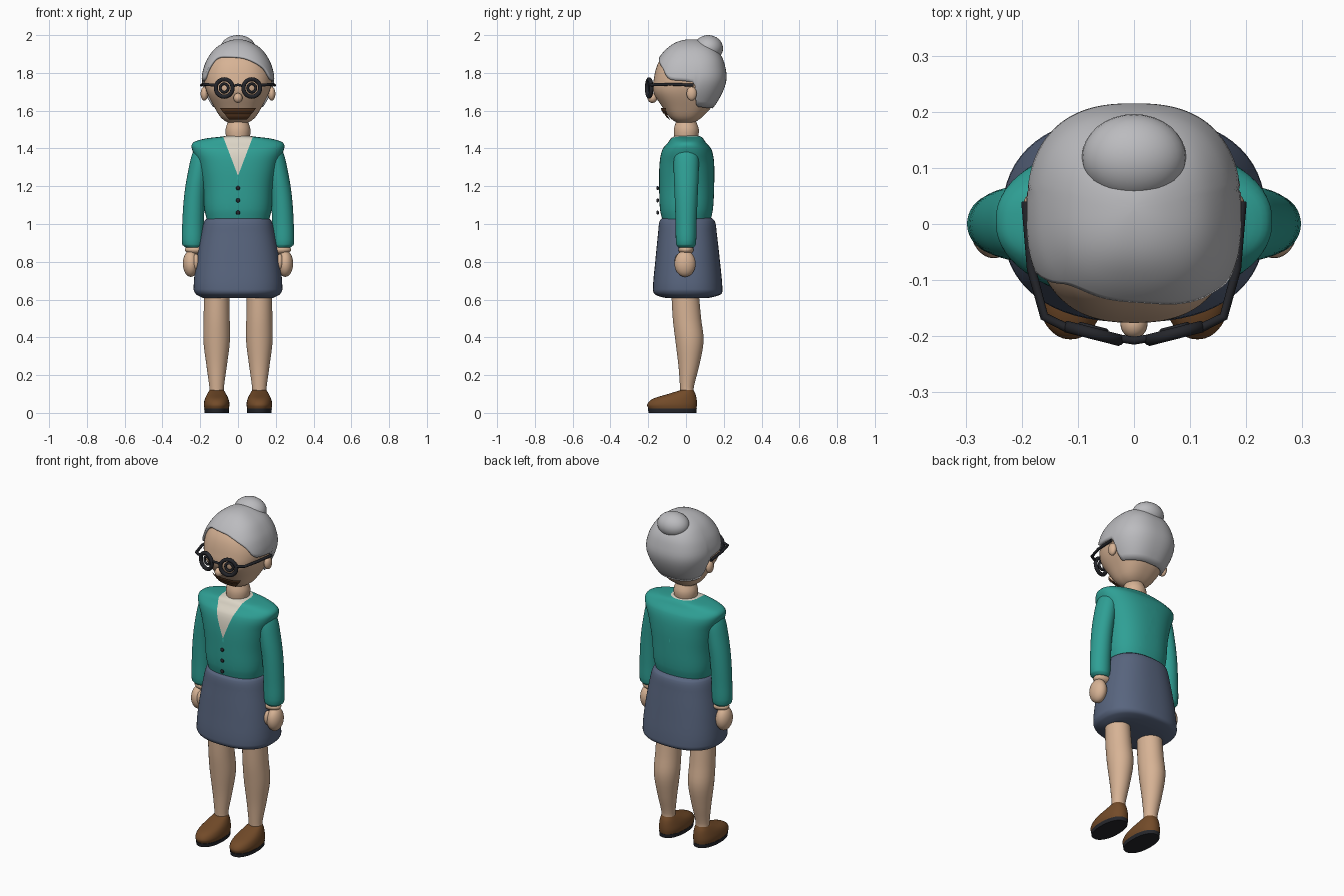
import bpy, bmesh, math
from mathutils import Vector

if "Cube" in bpy.data.objects:
    bpy.data.objects.remove(bpy.data.objects["Cube"])


def material(name, rgb):
    m = bpy.data.materials.new(name)
    m.use_nodes = True
    m.diffuse_color = (*rgb, 1)
    m.node_tree.nodes["Principled BSDF"].inputs["Base Color"].default_value = (*rgb, 1)
    return m


skin = material("skin", (.68, .45, .3))
teal = material("teal knit", (.028, .35, .3))
cream = material("cream blouse", (.72, .67, .57))
navy = material("slate blue skirt", (.098, .13, .21))
grey = material("grey hair", (.5, .5, .52))
brown = material("brown leather", (.17, .07, .022))
lip = material("dark lips", (.12, .05, .02))
black = material("black", (.018, .019, .024))


def interp(keys, t):
    """Smooth interpolation through rows whose first entry is the key."""
    t = min(max(t, keys[0][0]), keys[-1][0])
    i = next(k for k in range(len(keys) - 1) if t <= keys[k + 1][0])
    a, b = keys[i], keys[i + 1]
    p, q = keys[max(i - 1, 0)], keys[min(i + 2, len(keys) - 1)]
    h = b[0] - a[0]
    u = (t - a[0]) / h
    out = []
    for k in range(1, len(a)):
        ma = (b[k] - p[k]) / (b[0] - p[0]) * h
        mb = (q[k] - a[k]) / (q[0] - a[0]) * h
        out.append(a[k] + u * ma + u * u * (3 * (b[k] - a[k]) - 2 * ma - mb)
                   + u ** 3 * (2 * (a[k] - b[k]) + ma + mb))
    return out


def ring_point(angle, z, hx, y0, y1, cx, power):
    """Point of a rounded-square section; angle 0 is the front, + is the left."""
    sx, cy = math.sin(angle), -math.cos(angle)
    bend = lambda v: math.copysign(abs(v) ** (2 / power), v)
    return Vector((cx + hx * bend(sx), (y0 + y1) / 2 + (y1 - y0) / 2 * bend(cy), z))


def finish(ob, mat, angle=50):
    if mat:
        ob.data.materials.append(mat)
    bpy.ops.object.select_all(action='DESELECT')
    ob.select_set(True)
    bpy.context.view_layer.objects.active = ob
    bpy.ops.object.shade_smooth_by_angle(angle=math.radians(angle))
    return ob


def skin_rings(name, rings, mat, caps=True, closed=True):
    bm = bmesh.new()
    loops = [[bm.verts.new(p) for p in r] for r in rings]
    n = len(loops[0])
    for a, b in zip(loops, loops[1:]):
        for i in range(n if closed else n - 1):
            j = (i + 1) % n
            bm.faces.new((a[i], a[j], b[j], b[i]))
    if caps:
        bm.faces.new(loops[0][::-1])
        bm.faces.new(loops[-1])
    bmesh.ops.remove_doubles(bm, verts=bm.verts, dist=1e-5)
    bmesh.ops.recalc_face_normals(bm, faces=bm.faces)
    me = bpy.data.meshes.new(name)
    bm.to_mesh(me)
    bm.free()
    ob = bpy.data.objects.new(name, me)
    bpy.context.collection.objects.link(ob)
    return finish(ob, mat)


def loft(name, rows, mat, cx=0, power=2.0, n=40, steps=4):
    """Rows are (z, half width, front y, back y, x shift)."""
    rows = [r if len(r) == 5 else (*r, 0) for r in rows]
    zs = [a[0] + (b[0] - a[0]) * k / steps for a, b in zip(rows, rows[1:]) for k in range(steps)]
    rings = []
    for z in zs + [rows[-1][0]]:
        hx, y0, y1, dx = interp(rows, z)
        side = -1 if cx < 0 else 1
        rings.append([ring_point(math.tau * i / n, z, hx, y0, y1, cx + side * dx, power) for i in range(n)])
    return skin_rings(name, rings, mat)


def ball(name, loc, size, mat):
    bpy.ops.mesh.primitive_uv_sphere_add(segments=32, ring_count=16, radius=1, location=loc)
    ob = bpy.context.object
    ob.name, ob.scale = name, size
    return finish(ob, mat, 80)


def tube(name, points, radius, mat):
    cu = bpy.data.curves.new(name, 'CURVE')
    cu.dimensions, cu.bevel_depth, cu.bevel_resolution, cu.use_fill_caps = '3D', radius, 3, True
    sp = cu.splines.new('POLY')
    sp.points.add(len(points) - 1)
    for p, c in zip(sp.points, points):
        p.co = (*c, 1)
    ob = bpy.data.objects.new(name, cu)
    bpy.context.collection.objects.link(ob)
    bpy.ops.object.select_all(action='DESELECT')
    ob.select_set(True)
    bpy.context.view_layer.objects.active = ob
    bpy.ops.object.convert(target='MESH')
    return finish(bpy.context.object, None)


# Head surface, shared by face, hair and lips
TOP = 1.978
head_rows = [(math.sqrt(max(TOP - z, 0)), hx, y0, y1) for z, hx, y0, y1 in (
    (TOP, 0, .03, .03), (1.965, .062, -.045, .095), (1.93, .12, -.1, .155),
    (1.885, .156, -.14, .19), (1.84, .178, -.165, .206), (1.77, .192, -.182, .215),
    (1.7, .178, -.185, .195), (1.62, .138, -.138, .148), (1.555, .095, -.09, .085),
    (1.532, .055, -.05, .045))]


def head_point(angle, z, off):
    s = math.sqrt(max(TOP - z, 0))
    hx, y0, y1 = interp(head_rows, s)
    off *= min(1, s * 6)
    return ring_point(angle, z, hx + off, y0 - off, y1 + off, 0, 2.5)


N = 96
angles = [math.tau * i / N - math.pi for i in range(N)]
skin_rings("head", [[head_point(a, 1.532 + .415 * k / 30, -.012) for a in angles] for k in range(31)], skin)

# Side-swept hair with a low nape
hairline = [(-180, 1.612), (-113, 1.62), (-103, 1.64), (-97, 1.735), (-88, 1.755), (-66, 1.77),
            (-55, 1.83), (-42, 1.878), (-15, 1.888), (12, 1.876), (45, 1.825), (62, 1.77),
            (88, 1.755), (97, 1.735), (103, 1.64), (113, 1.62), (180, 1.612)]
lows = [interp(hairline, math.degrees(a))[0] for a in angles]
hair = skin_rings("hair", [[head_point(a, TOP - (TOP - lo) * (k / 24) ** 2, 0) for a, lo in zip(angles, lows)]
                           for k in range(25)], grey, caps=False)
shell = hair.modifiers.new("thickness", 'SOLIDIFY')
shell.thickness, shell.offset = .014, -1
ball("hair_bun", (0, .118, 1.93), (.093, .078, .07), grey)

# Lips follow the face
lips = []
for k in range(9):
    z = 1.553 + .06 * k / 8
    spread = .42 + .28 * k / 8
    lips.append([head_point(spread * (i / 8 - 1), z, .004 * math.sin(math.pi * k / 4) ** 2) for i in range(17)])
skin_rings("lips", lips, lip, caps=False, closed=False)
tube("mouth_line", [head_point(i / 20 - .5, 1.59, 0) for i in range(21)], .005, black)
ball("nose", (0, -.178, 1.667), (.024, .026, .026), skin)

# Neck and body
loft("neck", [(1.44, .06, -.06, .06), (1.5, .066, -.064, .068), (1.55, .05, -.05, .05)], skin)
body = loft("cardigan", [
    (1.02, .165, -.125, .13), (1.08, .178, -.138, .143), (1.2, .187, -.142, .149),
    (1.32, .213, -.14, .149), (1.395, .243, -.125, .135), (1.432, .236, -.095, .105),
    (1.453, .17, -.08, .09), (1.463, .085, -.065, .078), (1.468, .06, -.05, .06)],
    teal, power=2.4, n=64)
body.data.materials.append(cream)
bm = bmesh.new()
bm.from_mesh(body.data)
neck_tip = Vector((0, 0, 1.255))
for side in (1, -1):
    bmesh.ops.bisect_plane(bm, geom=bm.verts[:] + bm.edges[:] + bm.faces[:], plane_co=neck_tip,
                           plane_no=Vector((side * .21, 0, -.08)).normalized())
for f in bm.faces:
    c = f.calc_center_median() - neck_tip
    in_v = c.y < 0 and abs(c.x) * .21 < c.z * .08
    f.material_index = int(in_v or c.z > .209)
bm.to_mesh(body.data)
bm.free()
for z in (1.19, 1.125, 1.06):
    ball("button", (0, -.15, z), (.011, .007, .011), black)
loft("skirt", [(.607, .18, -.1, .11), (.615, .2, -.135, .15), (.628, .222, -.165, .185),
               (.655, .235, -.175, .193), (.8, .222, -.163, .18), (.95, .195, -.148, .163),
               (1.015, .178, -.14, .153), (1.032, .16, -.125, .135)], navy, power=2.4, n=64)

# Paired parts
for side, label in ((1, "left"), (-1, "right")):
    ball(label + "_ear", (side * .178, .03, 1.69), (.02, .027, .037), skin)
    loft(label + "_sleeve", [
        (.875, .04, -.04, .04, .237), (.892, .055, -.052, .052, .24), (1.0, .057, -.055, .056, .238),
        (1.15, .056, -.06, .062, .229), (1.28, .055, -.065, .067, .209), (1.38, .05, -.06, .064, .189),
        (1.42, .03, -.035, .04, .18)], teal, cx=side * .0001)
    ball(label + "_wrist", (side * .225, 0, .864), (.056, .04, .026), skin)
    ball(label + "_hand", (side * .25, -.005, .79), (.042, .056, .07), skin)
    ball(label + "_thumb", (side * .222, -.035, .8), (.018, .026, .042), skin)
    loft(label + "_leg", [
        (.1, .038, -.03, .04), (.14, .039, -.032, .042), (.25, .054, -.04, .07),
        (.38, .07, -.056, .093), (.5, .069, -.07, .08), (.65, .066, -.078, .066)],
        skin, cx=side * .113)
    loft(label + "_shoe", [
        (.02, .064, -.198, .055), (.045, .068, -.205, .058), (.075, .062, -.175, .056),
        (.1, .05, -.095, .05), (.12, .038, -.03, .04)], brown, cx=side * .113, power=2.2)
    loft(label + "_sole", [(0, .064, -.198, .055), (.022, .066, -.202, .057)],
         black, cx=side * .113, power=2.2)
    # Round spectacles with dark eyes behind them
    for part, big, small, y in (("lens_rim", .046, .011, -.195), ("eye_ring", .022, .007, -.187)):
        bpy.ops.mesh.primitive_torus_add(major_radius=big, minor_radius=small, major_segments=40,
                                         minor_segments=10, location=(side * .073, y, 1.72),
                                         rotation=(math.pi / 2, 0, side * .25))
        bpy.context.object.name = label + "_" + part
        finish(bpy.context.object, black)
    temple = tube(label + "_temple", [(side * .118, -.186, 1.735), (side * .16, -.165, 1.738),
                                      (side * .183, -.08, 1.74), (side * .193, .04, 1.735)], .008, black)
    temple.data.materials.append(black)
bridge = tube("glasses_bridge", [(-.03, -.203, 1.73), (0, -.208, 1.737), (.03, -.203, 1.73)], .007, black)
bridge.data.materials.append(black)

for name, mat in (("mouth_line", lip),):
    bpy.data.objects[name].data.materials.append(mat)
